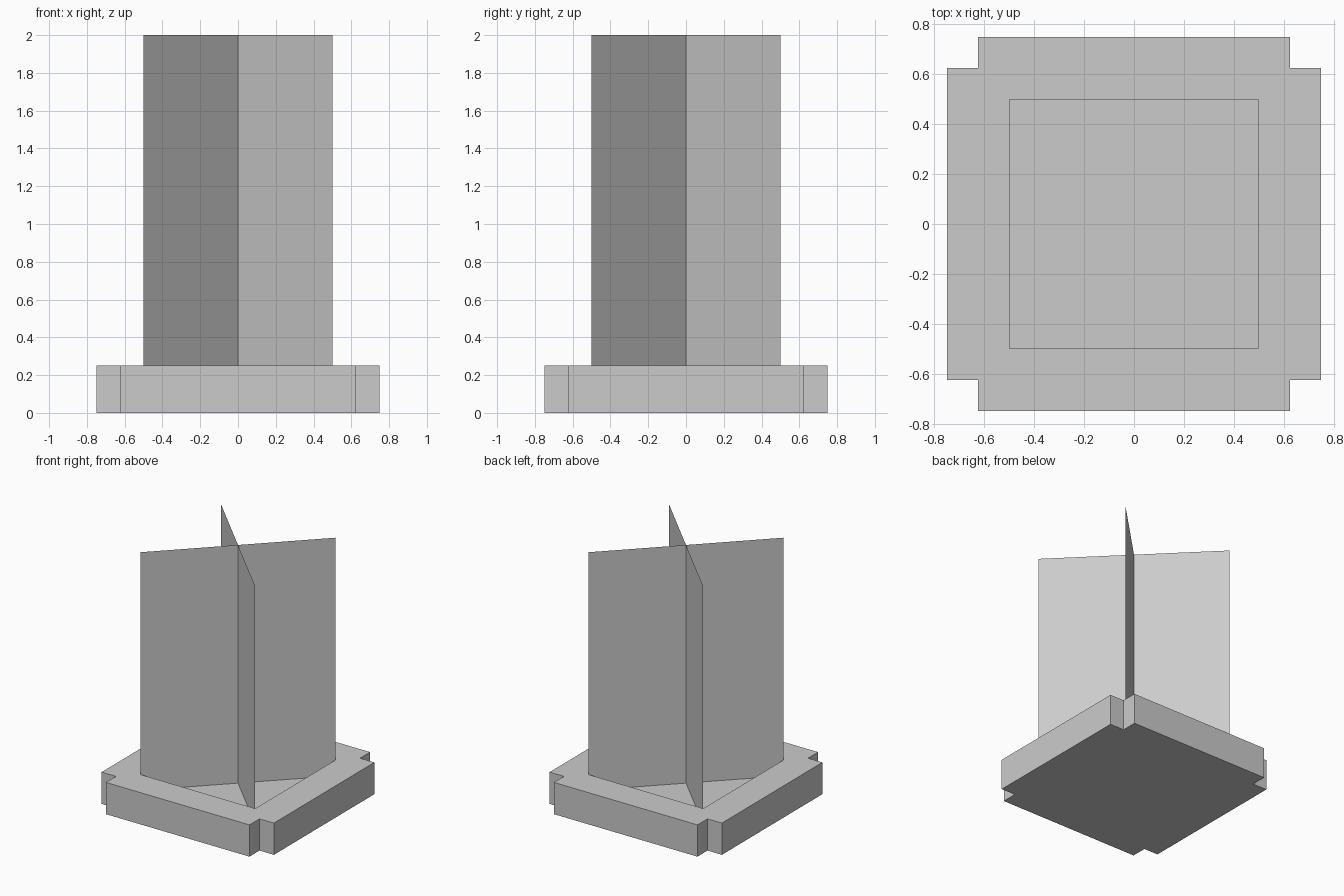
import bpy, bmesh
from mathutils import Matrix
from math import pi

if "Cube" in bpy.data.objects:
    bpy.data.objects.remove(bpy.data.objects["Cube"])

OUT, NOTCH, INNER = 0.75, 0.625, 0.5
BASE_H, FLOOR, TOP = 0.25, 0.125, 2.0


def make_object(name, bm):
    mesh = bpy.data.meshes.new(name)
    bm.to_mesh(mesh)
    bm.free()
    obj = bpy.data.objects.new(name, mesh)
    bpy.context.collection.objects.link(obj)
    return obj


def prism(name, outline, z0, z1):
    bm = bmesh.new()
    face = bm.faces.new([bm.verts.new((x, y, z0)) for x, y in outline])
    ext = bmesh.ops.extrude_face_region(bm, geom=[face], use_keep_orig=True)
    top = [g for g in ext["geom"] if isinstance(g, bmesh.types.BMVert)]
    bmesh.ops.translate(bm, verts=top, vec=(0, 0, z1 - z0))
    bmesh.ops.recalc_face_normals(bm, faces=bm.faces)
    return make_object(name, bm)


# Base slab with a square notch at each corner (one corner turned four times)
outline = []
x, y = [(OUT, NOTCH), (NOTCH, NOTCH), (NOTCH, OUT)], None
corner = x
for _ in range(4):
    outline += corner
    corner = [(-py, px) for px, py in corner]
base = prism("base", outline, 0, BASE_H)

# Square recess cut into the top of the base
square = [(INNER, INNER), (-INNER, INNER), (-INNER, -INNER), (INNER, -INNER)]
cutter = prism("recess_cutter", square, FLOOR, BASE_H + 0.2)
cutter.hide_render = True
cut = base.modifiers.new("recess", 'BOOLEAN')
cut.operation = 'DIFFERENCE'
cut.solver = 'EXACT'
cut.object = cutter
bpy.context.view_layer.objects.active = base
bpy.ops.object.modifier_apply(modifier=cut.name)
bpy.data.objects.remove(cutter)

# Two thin upright sheets crossing on the diagonals of the recess
for i, name in enumerate(("sheet_a", "sheet_b")):
    bm = bmesh.new()
    bm.faces.new([bm.verts.new(p) for p in (
        (-INNER, -INNER, FLOOR), (INNER, INNER, FLOOR),
        (INNER, INNER, TOP), (-INNER, -INNER, TOP))])
    bm.transform(Matrix.Rotation(i * pi / 2, 4, 'Z'))
    make_object(name, bm)
